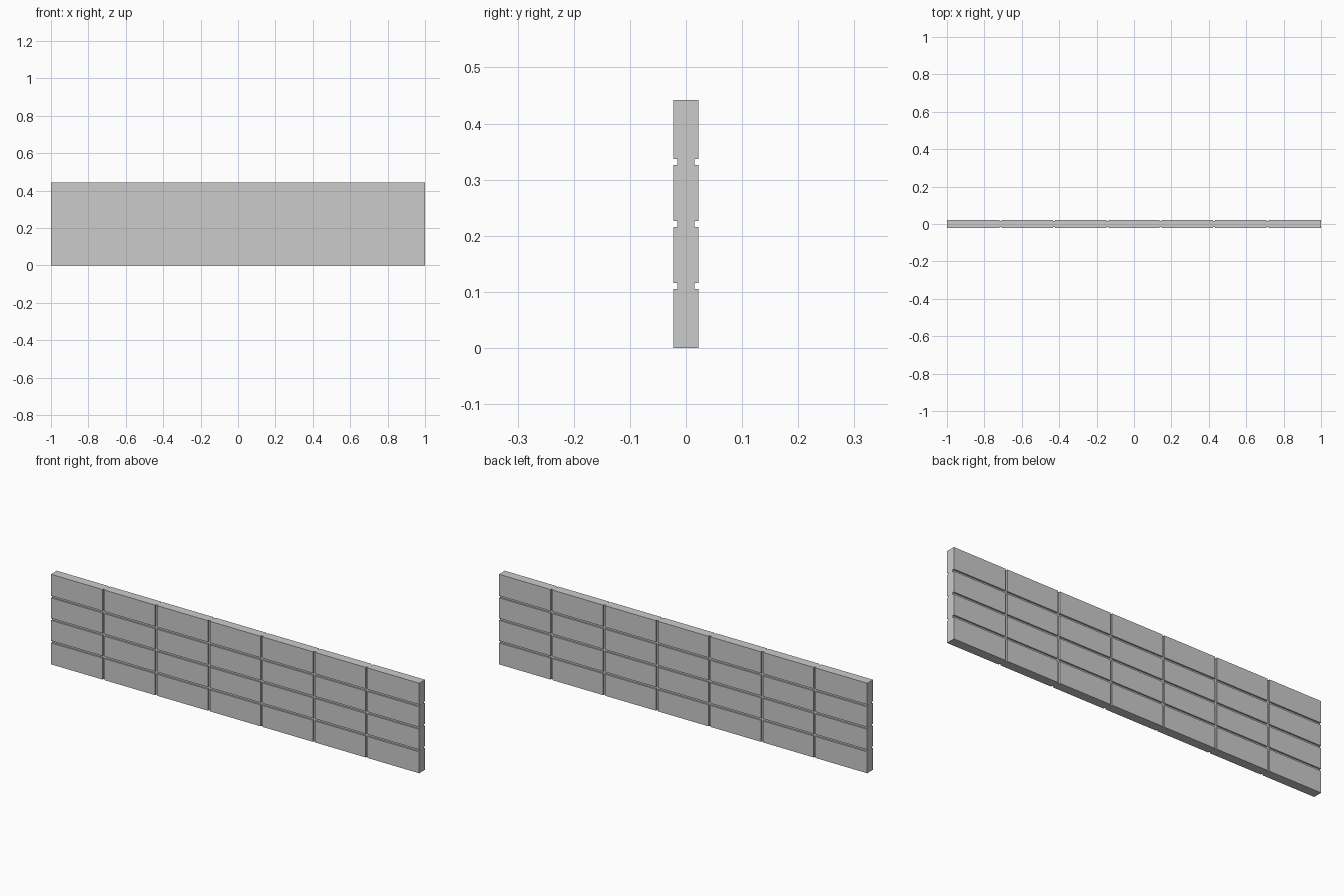
import bpy, bmesh
from mathutils import Matrix, Vector

if "Cube" in bpy.data.objects:
    bpy.data.objects.remove(bpy.data.objects["Cube"])

LENGTH, HEIGHT, DEPTH = 2.0, 0.442, 0.045
COLS, ROWS = 7, 4
GROOVE, RELIEF = 0.0105, 0.0075
core = DEPTH - 2 * RELIEF

bm = bmesh.new()

# Core slab standing on the ground
bmesh.ops.create_cube(bm, size=1, matrix=Matrix.Translation((0, 0, HEIGHT / 2))
                      @ Matrix.Diagonal((LENGTH, core, HEIGHT, 1)))


def cut(axis, value):
    co, no = Vector((0, 0, 0)), Vector((0, 0, 0))
    co[axis], no[axis] = value, 1
    bmesh.ops.bisect_plane(bm, geom=bm.verts[:] + bm.edges[:] + bm.faces[:],
                           plane_co=co, plane_no=no)


# Both edges of every groove
for axis, count, size, start in ((0, COLS, LENGTH, -LENGTH / 2), (2, ROWS, HEIGHT, 0)):
    for i in range(1, count):
        for side in (-1, 1):
            cut(axis, start + size * i / count + side * GROOVE / 2)

# Raised blocks on front and back
bm.normal_update()
blocks = [f for f in bm.faces if abs(f.normal.y) > 0.9 and f.calc_area() > 0.01]
for face in blocks:
    offset = Vector((0, RELIEF if face.normal.y > 0 else -RELIEF, 0))
    top = bmesh.ops.extrude_discrete_faces(bm, faces=[face])["faces"][0]
    bmesh.ops.translate(bm, verts=top.verts[:], vec=offset)

bmesh.ops.remove_doubles(bm, verts=bm.verts[:], dist=0.0001)
bmesh.ops.recalc_face_normals(bm, faces=bm.faces[:])

mesh = bpy.data.meshes.new("block_wall")
bm.to_mesh(mesh)
bm.free()
wall = bpy.data.objects.new("block_wall", mesh)
bpy.context.collection.objects.link(wall)
